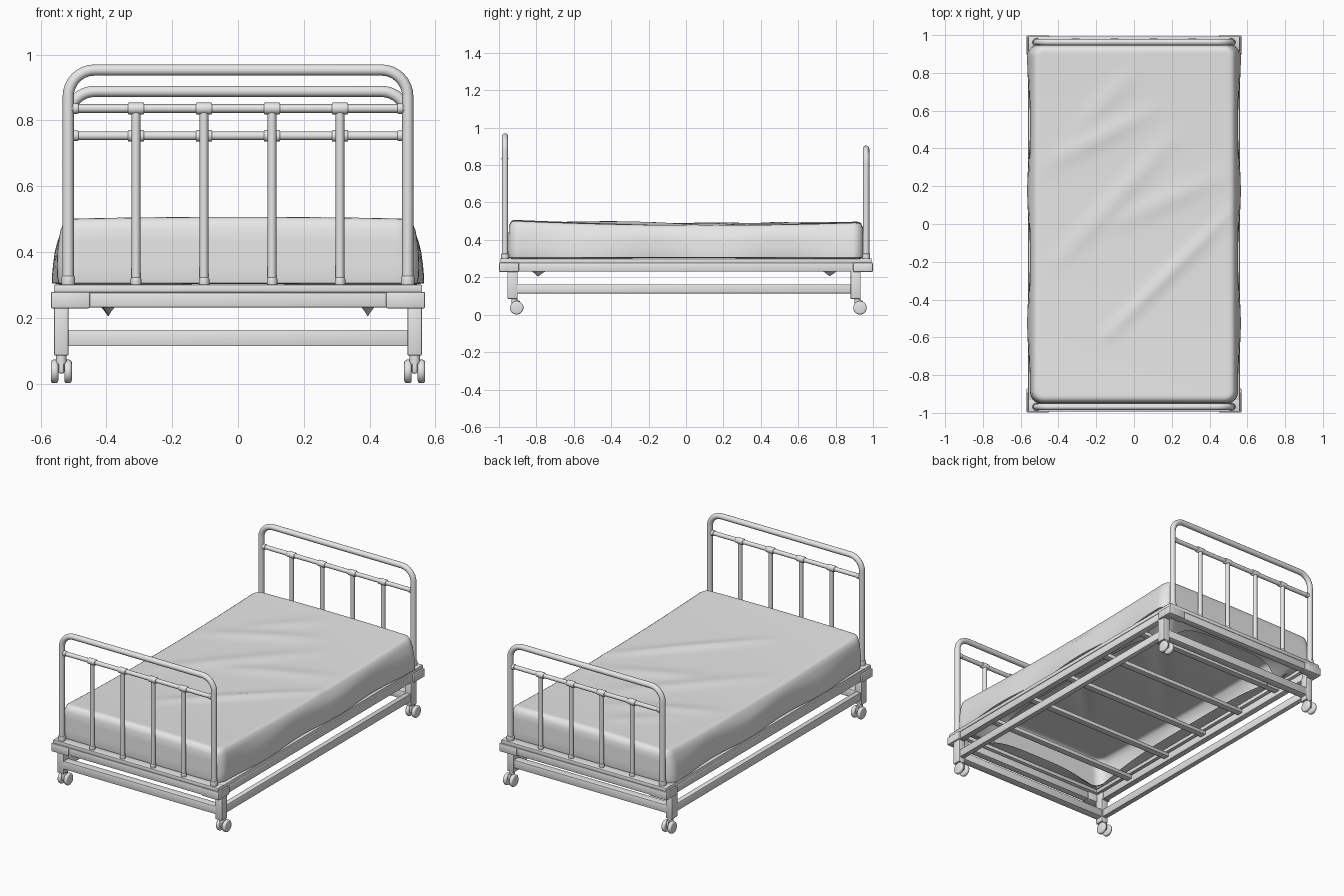
import bpy, bmesh, math
from mathutils import Vector

cube = bpy.data.objects.get("Cube")
if cube:
    bpy.data.objects.remove(cube, do_unlink=True)

grey = bpy.data.materials.new("plain_grey")
grey.use_nodes = True
grey.diffuse_color = (0.8, 0.8, 0.8, 1)
grey.node_tree.nodes["Principled BSDF"].inputs["Base Color"].default_value = (0.8, 0.8, 0.8, 1)


def finish(obj, angle=40):
    """Give an object its material and smooth shading."""
    obj.data.materials.clear()
    obj.data.materials.append(grey)
    bpy.ops.object.select_all(action='DESELECT')
    obj.select_set(True)
    bpy.context.view_layer.objects.active = obj
    bpy.ops.object.shade_smooth_by_angle(angle=math.radians(angle))
    return obj


def mesh_object(name, bm, angle=40):
    mesh = bpy.data.meshes.new(name)
    bm.to_mesh(mesh)
    bm.free()
    obj = bpy.data.objects.new(name, mesh)
    bpy.context.collection.objects.link(obj)
    return finish(obj, angle)


def box(name, x, y, z, bevel=0.004):
    """Box from (low, high) ranges along each axis."""
    bm = bmesh.new()
    bmesh.ops.create_cube(bm, size=1)
    for v in bm.verts:
        v.co = [r[0] if c < 0 else r[1] for c, r in zip(v.co, (x, y, z))]
    bmesh.ops.bevel(bm, geom=bm.edges[:], offset=bevel, segments=2, affect='EDGES', profile=0.5)
    return mesh_object(name, bm, 30)


def rod(name, start, end, radius, bevel=0.0, sides=20):
    """Round bar between two points, with optional rounded rims."""
    start, end = Vector(start), Vector(end)
    axis = end - start
    bm = bmesh.new()
    bmesh.ops.create_cone(bm, cap_ends=True, segments=sides, radius1=radius,
                          radius2=radius, depth=axis.length)
    if bevel:
        rims = [e for e in bm.edges if abs(e.verts[0].co.z - e.verts[1].co.z) < 1e-5]
        bmesh.ops.bevel(bm, geom=rims, offset=bevel, segments=3, affect='EDGES', profile=0.5)
    turn = Vector((0, 0, 1)).rotation_difference(axis).to_matrix().to_4x4()
    bmesh.ops.transform(bm, matrix=turn, verts=bm.verts)
    bmesh.ops.translate(bm, vec=(start + end) / 2, verts=bm.verts)
    return mesh_object(name, bm)


def hoop(name, y, top, half=0.516, corner=0.08, foot=0.295):
    """Bent tube: post, rounded corner, top bar, rounded corner, post."""
    right = [(half, foot)]
    for i in range(9):
        a = math.pi / 2 * i / 8
        right.append((half - corner + corner * math.cos(a), top - corner + corner * math.sin(a)))
    path = right + [(-x, z) for x, z in reversed(right)]
    curve = bpy.data.curves.new(name, 'CURVE')
    curve.dimensions = '3D'
    curve.bevel_depth = 0.017
    curve.bevel_resolution = 4
    spline = curve.splines.new('POLY')
    spline.points.add(len(path) - 1)
    for p, (x, z) in zip(spline.points, path):
        p.co = (x, y, z, 1)
    obj = bpy.data.objects.new(name, curve)
    bpy.context.collection.objects.link(obj)
    bpy.ops.object.select_all(action='DESELECT')
    obj.select_set(True)
    bpy.context.view_layer.objects.active = obj
    bpy.ops.object.convert(target='MESH')
    finish(bpy.context.view_layer.objects.active)


# Tubular end boards with balusters and sleeves
def end_board(label, y, top, bar):
    hoop(label + "_hoop", y, top)
    rod(label + "_crossbar", (-0.51, y, bar), (0.51, y, bar), 0.013)
    for i in range(4):
        x = -0.31 + i * 0.2067
        rod(label + "_baluster", (x, y, 0.295), (x, y, bar), 0.013)
        rod(label + "_sleeve", (x - 0.025, y, bar), (x + 0.025, y, bar), 0.018, 0.004)
        rod(label + "_baluster_collar", (x, y, 0.295), (x, y, 0.322), 0.016, 0.004)
    for s in (-1, 1):
        rod(label + "_post_collar", (s * 0.516, y, 0.295), (s * 0.516, y, 0.327), 0.021, 0.004)
        rod(label + "_crossbar_collar", (s * 0.502, y, bar), (s * 0.485, y, bar), 0.016, 0.003)


end_board("head", -0.968, 0.953, 0.836)
end_board("foot", 0.963, 0.888, 0.753)

# Upper frame: rails, top strips and corner blocks
for s, side in ((-1, "right"), (1, "left")):
    xs = sorted((s * 0.52, s * 0.558))
    box(side + "_rail", xs, (-0.98, 0.98), (0.231, 0.277))
    box(side + "_top_strip", sorted((s * 0.5, s * 0.56)), (-0.99, 0.99), (0.276, 0.3))
for s, end in ((-1, "head"), (1, "foot")):
    box(end + "_rail", (-0.54, 0.54), sorted((s * 0.95, s * 0.993)), (0.231, 0.277))
    box(end + "_top_strip", (-0.56, 0.56), sorted((s * 0.93, s * 0.993)), (0.2765, 0.3005))
    for t in (-1, 1):
        box(end + "_corner_front", sorted((t * 0.45, t * 0.569)), sorted((s * 0.945, s * 0.999)), (0.228, 0.279), 0.006)
        box(end + "_corner_side", sorted((t * 0.515, t * 0.569)), sorted((s * 0.893, s * 0.999)), (0.228, 0.279), 0.006)

# Slats under the mattress
for i in range(5):
    y = -0.66 + i * 0.33
    box("slat", (-0.53, 0.53), (y - 0.02, y + 0.02), (0.253, 0.277), 0.003)

# Legs, casters and lower rails
leg_rows = (-0.928, 0.907)
for y in leg_rows:
    for s in (-1, 1):
        x = s * 0.537
        box("leg", (x - 0.022, x + 0.022), (y - 0.027, y + 0.027), (0.085, 0.24))
        rod("caster_stem", (x, y + 0.01, 0.06), (x, y + 0.01, 0.09), 0.016)
        box("caster_fork", (x - 0.009, x + 0.009), (y - 0.004, y + 0.04), (0.03, 0.076), 0.006)
        for t in (-1, 1):
            rod("caster_wheel", (x + t * 0.009, y + 0.023, 0.037),
                (x + t * 0.032, y + 0.023, 0.037), 0.036, 0.009, 24)
    box("lower_cross_rail", (-0.52, 0.52), (y - 0.024, y + 0.024), (0.114, 0.163), 0.003)
for s in (-1, 1):
    box("lower_side_rail", sorted((s * 0.521, s * 0.553)), leg_rows, (0.114, 0.162), 0.003)

# Mattress cover: creased top, bulging sides, hem tucked under
CREASES = [  # x, y, x, y, height, width
    (-0.15, -0.6, 0.5, 0.05, 0.012, 0.035),
    (-0.4, -0.2, 0.2, 0.45, 0.009, 0.05),
    (-0.1, 0.0, 0.45, 0.25, 0.008, 0.05),
    (-0.45, 0.32, 0.1, 0.6, 0.009, 0.05),
    (-0.3, 0.5, 0.0, 0.8, 0.006, 0.05),
]


def top_height(x, y):
    z = 0.478 + 0.022 * y * y - 0.005 * y + 0.006 * (1 - (x / 0.53) ** 2)
    for x0, y0, x1, y1, height, width in CREASES:
        a, d, p = Vector((x0, y0)), Vector((x1 - x0, y1 - y0)), Vector((x, y))
        t = max(0, min(1, (p - a).dot(d) / d.dot(d)))
        dist = (p - a - d * t).length
        z += height * math.sin(math.pi * (0.1 + 0.8 * t)) * math.exp(-(dist / width) ** 2)
    return z


def mattress():
    a, b, r, soft = 0.54, 0.947, 0.06, 0.035
    bm = bmesh.new()
    bmesh.ops.create_grid(bm, x_segments=56, y_segments=90, size=1)
    for v in bm.verts:
        x, y = [h * (0.5 * c + 0.5 * math.sin(c * math.pi / 2)) for c, h in zip(v.co, (a, b))]
        core = Vector((max(r - a, min(a - r, x)), max(r - b, min(b - r, y))))
        d = Vector((x, y)) - core
        reach = max(abs(d.x), abs(d.y))
        if reach > 0:
            d *= reach / d.length
        p = core + d
        over = max(0, reach - (r - soft))
        drop = soft - math.sqrt(max(0, soft * soft - over * over))
        v.co = (p.x, p.y, top_height(p.x, p.y) - drop)

    def next_ring():
        edges = [e for e in bm.edges if e.is_boundary]
        out = bmesh.ops.extrude_edge_only(bm, edges=edges)
        return [g for g in out["geom"] if isinstance(g, bmesh.types.BMVert)]

    # sides swell out towards the bottom
    for z, grow in ((0.43, 1.014), (0.4, 1.01), (0.36, 1.006), (0.325, 1.002), (0.305, 0.996)):
        for v in next_ring():
            wave = 0.002 * math.sin(9 * v.co.y) * math.copysign(1, v.co.x) if abs(v.co.x) > 0.5 else 0
            v.co = (v.co.x * grow + wave, v.co.y * (1.001 if grow > 1 else 0.997), z)

    # hem runs in to a rounded opening and sags at the corners
    for mix in (0.4, 1.0):
        for v in next_ring():
            u, w = abs(v.co.x) / 0.43, abs(v.co.y) / 0.85
            inner = (u ** 8 + w ** 8) ** (-1 / 8)
            corner = min(u, w) / max(u, w)
            scale = 1 + (inner - 1) * mix
            v.co = (v.co.x * scale, v.co.y * scale - 0.01 * mix, 0.303 - 0.1 * mix * mix * corner ** 4)
    bmesh.ops.recalc_face_normals(bm, faces=bm.faces)
    middle = min(bm.faces, key=lambda f: (f.calc_center_median() - Vector((0, 0, 0.5))).length)
    if middle.normal.z < 0:
        bmesh.ops.reverse_faces(bm, faces=bm.faces)
    mesh_object("mattress", bm, 60)


mattress()
